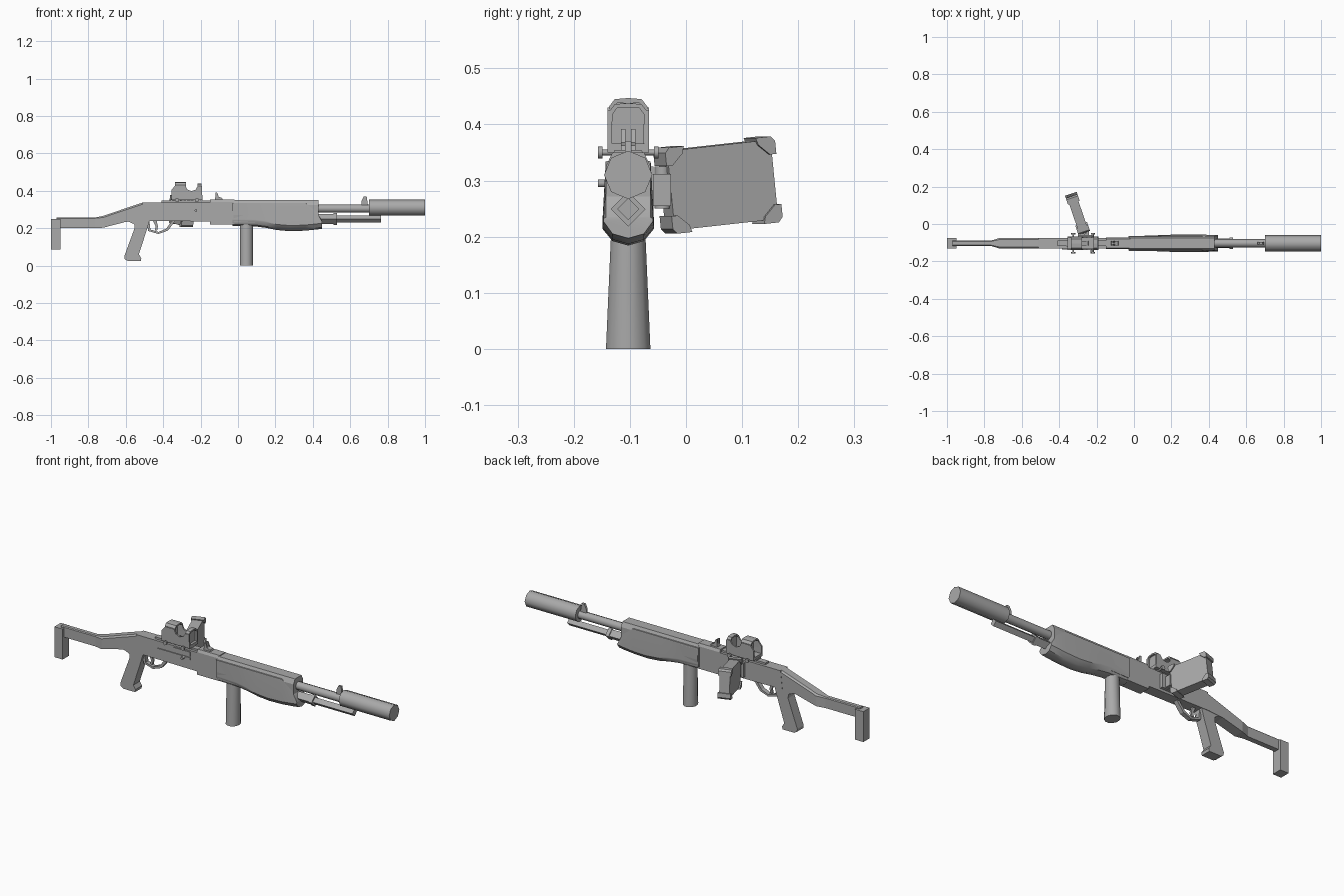
import bpy, bmesh, math
from mathutils import Vector, Matrix

Y = -0.103  # centre line of the long body
metal = bpy.data.materials.new("matte grey")
metal.diffuse_color = (0.4, 0.4, 0.4, 1)


def loft(name, rings, smooth=0, matrix=None):
    """Skin closed rings of equal length and cap both ends."""
    bm = bmesh.new()
    vs = [[bm.verts.new(p) for p in r] for r in rings]
    n = len(vs[0])
    for a, b in zip(vs, vs[1:]):
        for i in range(n):
            j = (i + 1) % n
            bm.faces.new((a[i], a[j], b[j], b[i]))
    bm.faces.new(vs[0])
    bm.faces.new(vs[-1])
    bmesh.ops.recalc_face_normals(bm, faces=bm.faces)
    if matrix:
        bm.transform(matrix)
    me = bpy.data.meshes.new(name)
    bm.to_mesh(me)
    bm.free()
    me.materials.append(metal)
    ob = bpy.data.objects.new(name, me)
    bpy.context.collection.objects.link(ob)
    if smooth:
        bpy.ops.object.select_all(action='DESELECT')
        ob.select_set(True)
        bpy.context.view_layer.objects.active = ob
        bpy.ops.object.shade_smooth_by_angle(angle=math.radians(smooth))
    return ob


def plate(name, pts, hw, y=Y):
    """Side outline (x, z) given thickness across y."""
    return loft(name, [[(x, y + s * hw, z) for x, z in pts] for s in (-1, 1)])


def section(name, pts, x0, x1):
    """Front outline (y, z) stretched along x."""
    return loft(name, [[(x, Y + y, z) for y, z in pts] for x in (x0, x1)])


def box(name, x0, x1, z0, z1, hw, y=Y):
    return plate(name, [(x0, z0), (x1, z0), (x1, z1), (x0, z1)], hw, y)


def tube(name, stops, z, sides, smooth=50):
    """Turned part along x from (x, radius) stops."""
    ang = [2 * math.pi * i / sides for i in range(sides)]
    return loft(name, [[(x, Y + r * math.cos(a), z + r * math.sin(a)) for a in ang]
                       for x, r in stops], smooth)


def cross_pin(name, x, z, y0, y1, r, sides=8):
    ang = [2 * math.pi * i / sides for i in range(sides)]
    return loft(name, [[(x + r * math.cos(a), y, z + r * math.sin(a)) for a in ang]
                       for y in (y0, y1)], 50)


# Shoulder stock: butt plate and cranked arm
box("butt_plate", -1.0, -0.95, 0.085, 0.248, 0.027)
rings = []
for x, zt, zb, w in [(-0.97, 0.257, 0.2, 0.014), (-0.765, 0.257, 0.2, 0.014),
                     (-0.72, 0.266, 0.203, 0.028), (-0.60, 0.307, 0.234, 0.028),
                     (-0.51, 0.337, 0.24, 0.028), (-0.48, 0.337, 0.24, 0.028)]:
    c = 0.3 * w
    rings.append([(x, Y + y, z) for y, z in
                  [(-w, zb), (w, zb), (w, zt - c), (w - c, zt), (c - w, zt), (-w, zt - c)]])
loft("stock_arm", rings)

# Pistol grip
plate("pistol_grip", [(-0.59, 0.25), (-0.59, 0.237), (-0.555, 0.222), (-0.553, 0.2),
                      (-0.608, 0.05), (-0.606, 0.035), (-0.59, 0.025), (-0.52, 0.025),
                      (-0.517, 0.04), (-0.53, 0.06), (-0.488, 0.19), (-0.47, 0.25)], 0.027)

# Receiver, front block and side slot
plate("receiver", [(-0.52, 0.24), (-0.14, 0.236), (-0.14, 0.337), (-0.51, 0.337)], 0.029)
section("front_block", [(-0.031, 0.22), (0.031, 0.22), (0.031, 0.34), (0.024, 0.354),
                        (-0.024, 0.354), (-0.031, 0.34)], -0.15, -0.02)
box("ejection_cover", -0.29, -0.19, 0.306, 0.33, 0.003, Y - 0.03)
box("side_rail", -0.385, -0.19, 0.288, 0.3, 0.004, Y - 0.03)
cross_pin("bolt_handle", -0.225, 0.295, Y - 0.054, Y - 0.02, 0.007)

# Trigger and its guard
plate("trigger_guard", [(-0.49, 0.245), (-0.48, 0.185), (-0.425, 0.169), (-0.375, 0.187),
                        (-0.335, 0.24), (-0.352, 0.24), (-0.385, 0.197), (-0.425, 0.18),
                        (-0.468, 0.193), (-0.475, 0.245)], 0.012)
plate("trigger", [(-0.455, 0.24), (-0.44, 0.21), (-0.445, 0.188), (-0.432, 0.188),
                  (-0.428, 0.21), (-0.435, 0.24)], 0.006)

# Fore-end: upper shroud and wavy lower grip
section("shroud", [(-0.036, 0.23), (0.036, 0.23), (0.04, 0.27), (0.04, 0.325), (0.028, 0.35),
                   (-0.028, 0.35), (-0.04, 0.325), (-0.04, 0.27)], -0.025, 0.43)
rings = []
for x, zb, w, zt in [(-0.03, 0.212, 0.038, 0.335), (0.09, 0.21, 0.041, 0.335),
                     (0.15, 0.202, 0.044, 0.335), (0.21, 0.19, 0.046, 0.335),
                     (0.28, 0.184, 0.046, 0.335), (0.36, 0.187, 0.046, 0.335),
                     (0.42, 0.193, 0.045, 0.29), (0.45, 0.197, 0.044, 0.235)]:
    half = [(0.0, zb), (0.028, zb + 0.008), (w, zb + 0.03), (w, zb + 0.036),
            (0.04, zt - 0.001), (0.036, zt)]
    loop = half + [(-y, z) for y, z in reversed(half[1:])]
    rings.append([(x, Y + y, z) for y, z in loop])
loft("lower_handguard", rings, 35)

# Vertical foregrip, flaring sideways toward its foot
ang = [2 * math.pi * (i + 0.5) / 12 for i in range(12)]
loft("foregrip", [[(0.045 + 0.036 * math.cos(a), Y + w * math.sin(a), z) for a in ang]
                  for z, w in ((0, 0.041), (0.22, 0.031))], 40)

# Barrel, suppressor, magazine tube and front blade
tube("barrel", [(0.40, 0.022), (0.72, 0.022)], 0.305, 8)
tube("suppressor", [(0.70, 0.043), (1.0, 0.043)], 0.31, 8)
tube("magazine_tube", [(0.40, 0.0195), (0.765, 0.0195)], 0.249, 4, 0)
tube("tube_collar", [(0.40, 0.026), (0.51, 0.026), (0.511, 0.031), (0.53, 0.031)], 0.249, 4, 0)
plate("front_blade", [(0.66, 0.32), (0.695, 0.32), (0.688, 0.37), (0.672, 0.37),
                      (0.66, 0.345)], 0.006)

# Rear notch on the front block
plate("notch_base", [(-0.125, 0.35), (-0.08, 0.35), (-0.085, 0.362), (-0.11, 0.37),
                     (-0.12, 0.37)], 0.013)
for s in (-1, 1):
    plate("notch_ear", [(-0.12, 0.36), (-0.10, 0.36), (-0.112, 0.392), (-0.12, 0.392)],
          0.004, Y + s * 0.009)

# Top rail with teeth
box("top_rail", -0.41, -0.15, 0.33, 0.347, 0.015)
for i in range(9):
    box("rail_tooth", -0.36 + i * 0.02, -0.35 + i * 0.02, 0.345, 0.353, 0.018)

# Reflex sight: base, side walls, two hoods and lenses
box("sight_base", -0.355, -0.19, 0.35, 0.366, 0.037)
for s in (-1, 1):
    plate("sight_wall", [(-0.355, 0.35), (-0.19, 0.35), (-0.193, 0.425), (-0.215, 0.425),
                         (-0.228, 0.405), (-0.25, 0.398), (-0.272, 0.408), (-0.282, 0.43),
                         (-0.335, 0.43), (-0.355, 0.405)], 0.004, Y + s * 0.033)
for name, x0, x1, zt in (("rear_hood", -0.338, -0.278, 0.447),
                         ("front_hood", -0.217, -0.194, 0.438)):
    out = [(-0.037, 0.36), (-0.034, zt - 0.015), (-0.024, zt - 0.002), (0, zt)]
    inn = [(-0.03, 0.36), (-0.028, zt - 0.02), (-0.02, zt - 0.009), (0, zt - 0.008)]
    full = lambda h: h + [(-y, z) for y, z in reversed(h[:-1])]
    section(name, full(out) + full(inn)[::-1], x0, x1)
box("rear_lens", -0.31, -0.306, 0.36, 0.438, 0.028)
box("front_lens", -0.207, -0.203, 0.36, 0.43, 0.028)
plate("sight_emitter", [(-0.29, 0.36), (-0.24, 0.36), (-0.245, 0.372), (-0.28, 0.38)], 0.011)

# Clamp screws under the sight
for x in (-0.325, -0.22):
    cross_pin("clamp_shaft", x, 0.35, Y - 0.048, Y + 0.048, 0.005)
    for s in (-1, 1):
        cross_pin("clamp_knob", x, 0.35, Y + s * 0.046, Y + s * 0.054, 0.011)

# Side display, angled away from the body: local x length, y thickness, z height
u = Vector((-0.325, 0.946, 0)).normalized()
place = (Matrix.Translation((-0.302, 0.057, 0.292)) @
         Matrix.Rotation(math.atan2(u.y, u.x), 4, 'Z') @ Matrix.Rotation(math.radians(-6), 4, 'Y'))


def slab(name, pts, t):
    loft(name, [[(x, s * t, z) for x, z in pts] for s in (-1, 1)], 0, place)


slab("display_body", [(-0.098, -0.062), (-0.085, -0.071), (0.085, -0.071), (0.098, -0.062),
                      (0.098, 0.062), (0.085, 0.071), (-0.085, 0.071), (-0.098, 0.062)], 0.026)
for sx in (-1, 1):
    for sz in (-1, 1):
        slab("corner_bumper", [(sx * x, sz * z) for x, z in
                               [(0.068, 0.077), (0.096, 0.077), (0.104, 0.068), (0.104, 0.045),
                                (0.092, 0.045), (0.072, 0.064)]], 0.033)

# Hinged bracket between receiver and display
box("bracket_plate", -0.30, -0.22, 0.25, 0.325, 0.008, -0.066)
box("bracket_arm", -0.285, -0.24, 0.255, 0.312, 0.018, -0.045)
ang = [2 * math.pi * i / 8 for i in range(8)]
loft("bracket_hinge", [[(-0.265 + 0.014 * math.cos(a), -0.042 + 0.014 * math.sin(a), z)
                        for a in ang] for z in (0.25, 0.325)], 50)
